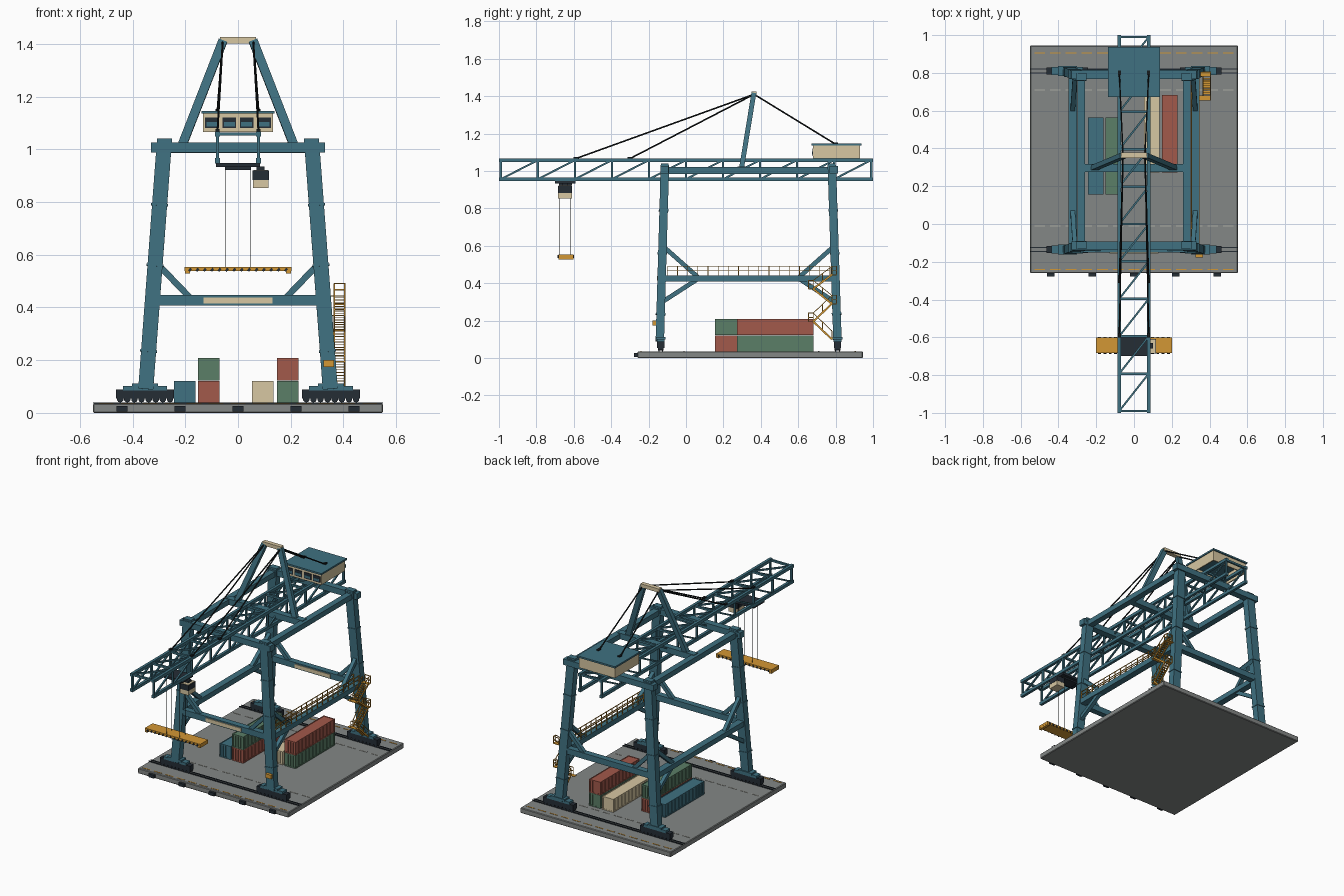
import bpy, bmesh
from math import radians
from mathutils import Matrix, Vector

old = bpy.data.objects.get("Cube")
if old:
    bpy.data.objects.remove(old)


def material(name, r, g, b):
    m = bpy.data.materials.new(name)
    m.use_nodes = True
    m.diffuse_color = (r, g, b, 1)
    m.node_tree.nodes["Principled BSDF"].inputs["Base Color"].default_value = (r, g, b, 1)
    return m


TEAL = material("teal steel", .05, .165, .22)
DARK = material("dark steel", .018, .026, .036)
CREAM = material("cream paint", .68, .57, .36)
YELLOW = material("safety yellow", .65, .31, .035)
CONCRETE = material("concrete", .23, .245, .24)
RED = material("container red", .36, .1, .07)
GREEN = material("container green", .105, .21, .135)
ROPE = material("black cable", .008, .011, .012)
PALE = material("pale line paint", .42, .42, .38)


class Part:
    """Collects boxes, beams and rods into one mesh object."""

    def __init__(self, name, mat):
        self.name, self.mat, self.bm = name, mat, bmesh.new()

    def box(self, x0, x1, y0, y1, z0, z1):
        centre = Vector((x0 + x1, y0 + y1, z0 + z1)) / 2
        size = Matrix.Diagonal((x1 - x0, y1 - y0, z1 - z0, 1))
        bmesh.ops.create_cube(self.bm, size=1, matrix=Matrix.Translation(centre) @ size)

    def frame(self, a, b):
        a, b = Vector(a), Vector(b)
        axis = (b - a).normalized()
        ref = Vector((0, 1, 0)) if abs(axis.x) > .8 else Vector((1, 0, 0))
        u = (ref - axis * ref.dot(axis)).normalized()
        rot = Matrix((u, axis.cross(u), axis)).transposed().to_4x4()
        return Matrix.Translation((a + b) / 2) @ rot, (b - a).length

    def beam(self, a, b, w, d=None):
        m, length = self.frame(a, b)
        bmesh.ops.create_cube(self.bm, size=1, matrix=m @ Matrix.Diagonal((w, d or w, length, 1)))

    def rod(self, a, b, r, sides=6):
        m, length = self.frame(a, b)
        bmesh.ops.create_cone(self.bm, cap_ends=True, segments=sides, radius1=r, radius2=r,
                              depth=length, matrix=m)

    def done(self):
        mesh = bpy.data.meshes.new(self.name)
        self.bm.to_mesh(mesh)
        self.bm.free()
        mesh.materials.append(self.mat)
        ob = bpy.data.objects.new(self.name, mesh)
        bpy.context.collection.objects.link(ob)
        return ob


SIDES = (-1, 1)
GROUND = .035
FRONT, REAR = -.135, .81

# Quay slab, fenders, rails and painted lines
slab = Part("quay_slab", CONCRETE)
slab.box(-.55, .55, -.26, .945, 0, GROUND)
ob = slab.done()
bev = ob.modifiers.new("edge", "BEVEL")
bev.width = .004
fenders = Part("quay_fenders", DARK)
for i in range(-2, 3):
    fenders.box(i * .22 - .02, i * .22 + .02, -.277, -.258, .006, .027)
fenders.done()
rails = Part("crane_rails", DARK)
for y in (FRONT, REAR):
    for s in SIDES:
        rails.box(-.55, .55, y + s * .01 - .003, y + s * .01 + .003, GROUND, GROUND + .005)
rails.done()
for name, mat, ys, n in (("yellow_dashes", YELLOW, (-.24, .905), 13), ("pale_dashes", PALE, (-.01, .71), 13)):
    dashes = Part(name, mat)
    for y in ys:
        for i in range(n):
            x = -.5 + i / (n - 1)
            dashes.box(x - .028, x + .028, y - .003, y + .003, GROUND, GROUND + .002)
    dashes.done()


# Leaning portal legs
def leg_at(sx, rear, z):
    t = (z - .09) / .93
    y0, y1 = (.81, .78) if rear else (-.14, -.113)
    return Vector((sx * (.35 - .07 * t), y0 + (y1 - y0) * t, z))


legs = Part("portal_legs", TEAL)
bogies = Part("bogie_frames", DARK)
wheels = Part("bogie_wheels", DARK)
saddles = Part("bogie_saddles", TEAL)
for sx in SIDES:
    for rear in (False, True):
        legs.beam(leg_at(sx, rear, .09), leg_at(sx, rear, 1.03), .057, .045)
        for z in (.235, .56, .79):
            legs.beam(leg_at(sx, rear, z - .004), leg_at(sx, rear, z + .004), .064, .052)
        top = leg_at(sx, rear, 1.03)
        legs.box(top.x - .028, top.x + .028, top.y - .02, top.y + .02, 1.025, 1.04)
        y = REAR if rear else FRONT
        x = sx * .353
        saddles.box(x - .083, x + .083, y - .021, y + .021, .085, .102)
        saddles.box(x - .05, x + .05, y - .026, y + .026, .1, .112)
        bogies.box(x - .11, x + .11, y - .019, y + .019, .054, .088)
        for i in range(8):
            wx = x - .094 + i * .027
            wheels.rod((wx, y - .016, .052), (wx, y + .016, .052), .0125, 10)
for p in (legs, bogies, saddles):
    p.done()
wheel_ob = wheels.done()

# Portal beams and knee braces
beams = Part("portal_beams", TEAL)
braces = Part("knee_braces", TEAL)
for y in (-.115, .79):
    beams.box(-.33, .33, y - .022, y + .022, .987, 1.026)
for rear in (False, True):
    y = leg_at(1, rear, .43).y
    beams.box(-.32, .32, y - .02, y + .02, .408, .447)
    for sx in SIDES:
        braces.beam((sx * .31, y, .57), (sx * .185, y, .44), .024)
        inner = -1 if rear else 1
        for z in (.6, .295):
            foot = leg_at(sx, rear, z)
            braces.beam(foot, (sx * .325, y + inner * .2, .427), .024)
for sx in SIDES:
    beams.box(sx * .28 - .02, sx * .28 + .02, -.115, .79, .985, 1.02)
    beams.box(sx * .325 - .022, sx * .325 + .022, -.13, .8, .408, .442)
beams.box(-.28, .28, .275, .317, .985, 1.024)
beams.done()
braces.done()
sign = Part("sign_plates", CREAM)
for rear in (False, True):
    y = leg_at(1, rear, .43).y - .02
    sign.box(-.13, .13, y - .005, y, .415, .438)
sign.done()

# Boom: twin side trusses laced across the top
boom = Part("boom_truss", TEAL)
BX, LOW, HIGH, BAYS = .078, .956, 1.058, 10
step = 1.98 / BAYS
for sx in SIDES:
    x = sx * BX
    for z in (LOW, HIGH):
        boom.box(x - .009, x + .009, -1, 1, z - .01, z + .01)
    for i in range(BAYS + 1):
        y = -.99 + i * step
        boom.beam((x, y, LOW), (x, y, HIGH), .012)
        if i < BAYS:
            boom.beam((x, y, LOW), (x, y + step, HIGH), .01)
for i in range(BAYS + 1):
    y = -.99 + i * step
    boom.beam((-BX, y, HIGH), (BX, y, HIGH), .013)
    if i < BAYS:
        boom.beam((-BX, y, HIGH), (BX, y + step, HIGH), .01)
boom.done()

# A-frame mast, crosshead and stays
mast = Part("mast_legs", TEAL)
stays = Part("stay_cables", ROPE)
for sx in SIDES:
    mast.beam((sx * .212, .297, 1.015), (sx * .057, .362, 1.412), .034, .026)
    for y, z in ((-.59, 1.066), (-.3, 1.066), (.8, 1.143)):
        stays.rod((sx * .058, .364, 1.41), (sx * .078, y, z), .0042)
        stays.box(sx * .078 - .008, sx * .078 + .008, y - .012, y + .012, z - .004, z + .01)
mast.done()
stays.done()
head = Part("mast_crosshead", CREAM)
head.box(-.068, .068, .35, .378, 1.402, 1.426)
head.done()

# Machinery house: open-bottomed walls, roof and front windows
house = Part("machinery_house", CREAM)
for s in SIDES:
    house.box(s * .128 - .004, s * .128 + .004, .68, .93, 1.066, 1.137)
for y in (.68, .922):
    house.box(-.132, .132, y, y + .008, 1.066, 1.137)
house.done()
roof = Part("house_roof", TEAL)
roof.box(-.138, .138, .672, .938, 1.135, 1.146)
roof.done()
frames = Part("house_window_frames", DARK)
panes = Part("house_window_panes", TEAL)
for i in range(4):
    x = -.099 + i * .066
    frames.box(x - .026, x + .026, .676, .681, 1.08, 1.12)
    panes.box(x - .021, x + .021, .674, .677, 1.087, 1.103)
frames.done()
panes.done()

# Trolley, operator cab, hoist ropes and spreader
trolley = Part("trolley", DARK)
trolley.box(-.083, .083, -.7, -.59, .932, .948)
trolley.box(-.05, .05, -.68, -.61, .922, .934)
trolley.box(.07, .1, -.66, -.63, .915, .935)
trolley.done()
cab = Part("operator_cab", CREAM)
cab.box(.056, .116, -.684, -.61, .853, .884)
cab.box(.058, .114, -.682, -.612, .918, .922)
cab.done()
glass = Part("cab_glass", DARK)
glass.box(.055, .117, -.685, -.609, .883, .919)
glass.done()
ropes = Part("hoist_ropes", ROPE)
for x in (-.048, .048):
    for y in (-.675, -.62):
        ropes.rod((x, y, .55), (x, y, .93), .0015, 5)
ropes.done()
spreader = Part("spreader", YELLOW)
spreader.box(-.202, .202, -.683, -.602, .538, .554)
for s in SIDES:
    spreader.box(s * .192 - .009, s * .192 + .009, -.683, -.602, .528, .54)
spreader.done()
stripes = Part("spreader_stripes", DARK)
for i in range(14):
    x = -.182 + i * .028
    for y in (-.687, -.602):
        stripes.beam((x - .004, y + .002, .538), (x + .004, y + .002, .548), .009, .004)
stripes.done()


# Ribbed containers
def container(name, mat, x, y, level):
    c = Part(name, mat)
    w, length, h = .041, .41, .0865
    z = GROUND + level * .0875
    c.box(x - w + .003, x + w - .003, y + .003, y + length - .003, z, z + h - .002)
    for s in SIDES:
        cx = x + s * (w - .003)
        for z0 in (z, z + h - .007):
            c.box(cx - .003, cx + .003, y, y + length, z0, z0 + .007)
        for i in range(23):
            ry = y + .004 + i * (length - .008) / 22
            c.box(cx - .002, cx + .002, ry - .004, ry + .004, z, z + h)
    for ey in (y + .003, y + length - .003):
        for i in range(5):
            rx = x - w + .004 + i * (2 * w - .008) / 4
            c.box(rx - .004, rx + .004, ey - .003, ey + .003, z, z + h)
        for z0 in (z, z + h - .007):
            c.box(x - w, x + w, ey - .003, ey + .003, z0, z0 + .007)
    c.done()


container("teal_container", TEAL, -.202, .155, 0)
container("red_container_low", RED, -.111, .155, 0)
container("green_container_high", GREEN, -.111, .155, 1)
container("cream_container", CREAM, .094, .272, 0)
container("green_container_low", GREEN, .189, .272, 0)
container("red_container_high", RED, .189, .272, 1)

# Walkway railing along the right-hand beam
railing = Part("walkway_railing", YELLOW)
for x in (.305, .345):
    for z in (.467, .49):
        railing.beam((x, -.1, z), (x, .77, z), .004)
    for i in range(17):
        y = -.1 + i * .87 / 16
        railing.beam((x, y, .44), (x, y, .49), .004)
railing.done()

# Zigzag access stairs with landings and handrails
stairs = Part("access_stairs", YELLOW)
levels = [(.78, .1), (.68, .195), (.78, .29), (.68, .37), (.78, .445)]
for k, ((ya, za), (yb, zb)) in enumerate(zip(levels, levels[1:])):
    for x in (.365, .405):
        stairs.beam((x, ya, za), (x, yb, zb), .005, .01)
        stairs.beam((x, ya, za + .045), (x, yb, zb + .045), .004)
        for t in (0, .5, 1):
            y, z = ya + (yb - ya) * t, za + (zb - za) * t
            stairs.beam((x, y, z), (x, y, z + .045), .004)
    for i in range(1, 9):
        y, z = ya + (yb - ya) * i / 9, za + (zb - za) * i / 9
        stairs.box(.365, .405, y - .005, y + .005, z - .0015, z + .0015)
    out = .025 if yb > ya else -.025
    lo, hi = sorted((yb, yb + out))
    stairs.box(.34, .408, lo, hi, zb - .003, zb + .001)
    for z in (zb + .022, zb + .045):
        stairs.beam((.365, yb + out, z), (.405, yb + out, z), .004)
        stairs.beam((.405, yb, z), (.405, yb + out, z), .004)
    for x in (.365, .405):
        stairs.beam((x, yb + out, zb), (x, yb + out, zb + .045), .004)
stairs.done()

# Control box on the front leg
control = Part("control_box", YELLOW)
control.box(.325, .365, -.178, -.155, .174, .2)
control.done()

# Smooth the round wheels only
bpy.ops.object.select_all(action="DESELECT")
wheel_ob.select_set(True)
bpy.context.view_layer.objects.active = wheel_ob
bpy.ops.object.shade_smooth_by_angle(angle=radians(40))
